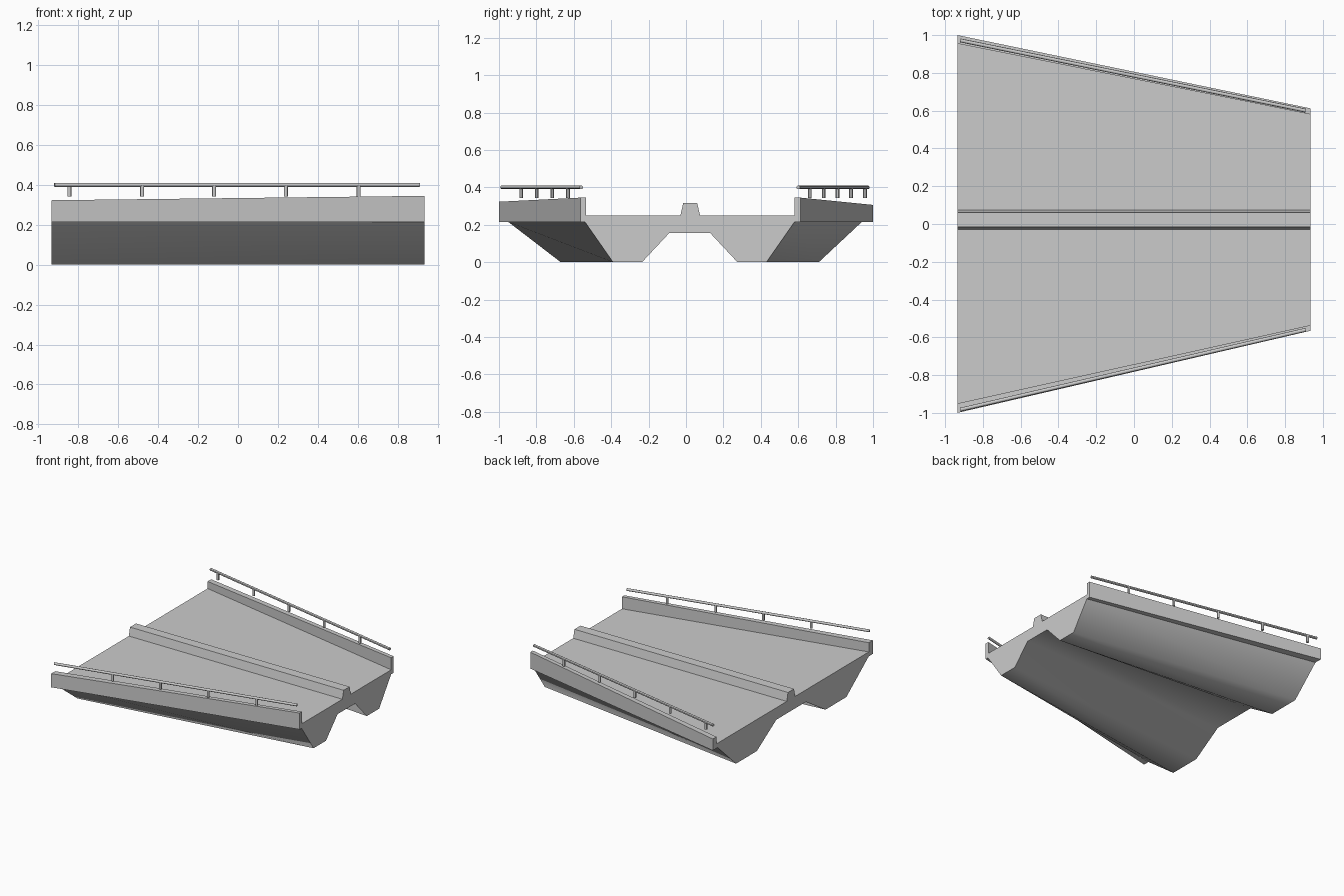
import bpy, bmesh
from mathutils import Vector

if "Cube" in bpy.data.objects:
    bpy.data.objects.remove(bpy.data.objects["Cube"])

HALF = 0.935


def section(under, in_l, out_l, top_l, in_r, out_r, top_r):
    """Closed (y, z) bridge cross-section: underside, right kerb, deck, median, left kerb."""
    under_z = [0.215, 0, 0, 0.155, 0.155, 0, 0, 0.215]
    pts = list(zip(under, under_z))
    pts += [(out_r, 0.215), (out_r, top_r), (in_r, top_r), (in_r, 0.25)]
    pts += [(0.075, 0.25), (0.06, 0.315), (-0.015, 0.315), (-0.03, 0.25)]
    pts += [(in_l, 0.25), (in_l, top_l), (out_l, top_l), (out_l, 0.215)]
    return pts


def loft(name, wide, narrow):
    bm = bmesh.new()
    a = [bm.verts.new((-HALF, y, z)) for y, z in wide]
    b = [bm.verts.new((HALF, y, z)) for y, z in narrow]
    n = len(a)
    for i in range(n):
        j = (i + 1) % n
        f = bm.faces.new((a[i], a[j], b[j], b[i]))
        f.smooth = i < 7          # rounded shading on the girders only
    bm.faces.new(a)
    bm.faces.new(b)
    bmesh.ops.recalc_face_normals(bm, faces=bm.faces)
    me = bpy.data.meshes.new(name)
    bm.to_mesh(me)
    bm.free()
    ob = bpy.data.objects.new(name, me)
    bpy.context.collection.objects.link(ob)


def rod(name, p, q, r, sides):
    p, q = Vector(p), Vector(q)
    bpy.ops.mesh.primitive_cylinder_add(vertices=sides, radius=r, depth=(q - p).length,
                                        location=(p + q) / 2)
    ob = bpy.context.object
    ob.name = name
    ob.rotation_euler = (q - p).to_track_quat('Z', 'Y').to_euler()
    bpy.ops.object.shade_smooth_by_angle()


# Tapered deck with twin girders, kerbs and median barrier
narrow_under = [-0.54, -0.39, -0.235, -0.09, 0.13, 0.275, 0.43, 0.58]
wide_under = [-0.95, -0.67, -0.41, -0.165, 0.205, 0.45, 0.71, 0.94]
loft("bridge_deck",
     section(wide_under, -0.95, -1.0, 0.323, 0.955, 1.0, 0.306),
     section(narrow_under, -0.535, -0.565, 0.345, 0.58, 0.612, 0.345))

# Handrails with posts, following each flared kerb
post_x = [0.605, 0.24, -0.12, -0.48, -0.845]
for side, y0, y1, count in (("left", -0.983, -0.56, 4), ("right", 0.972, 0.60, 5)):
    x0, x1 = -0.92, 0.91
    rod(side + "_handrail", (x0, y0, 0.4), (x1, y1, 0.4), 0.01, 12)
    for i, x in enumerate(post_x[:count]):
        y = y0 + (y1 - y0) * (x - x0) / (x1 - x0)
        rod(f"{side}_post_{i + 1}", (x, y, 0.343), (x, y, 0.398), 0.01, 12)
